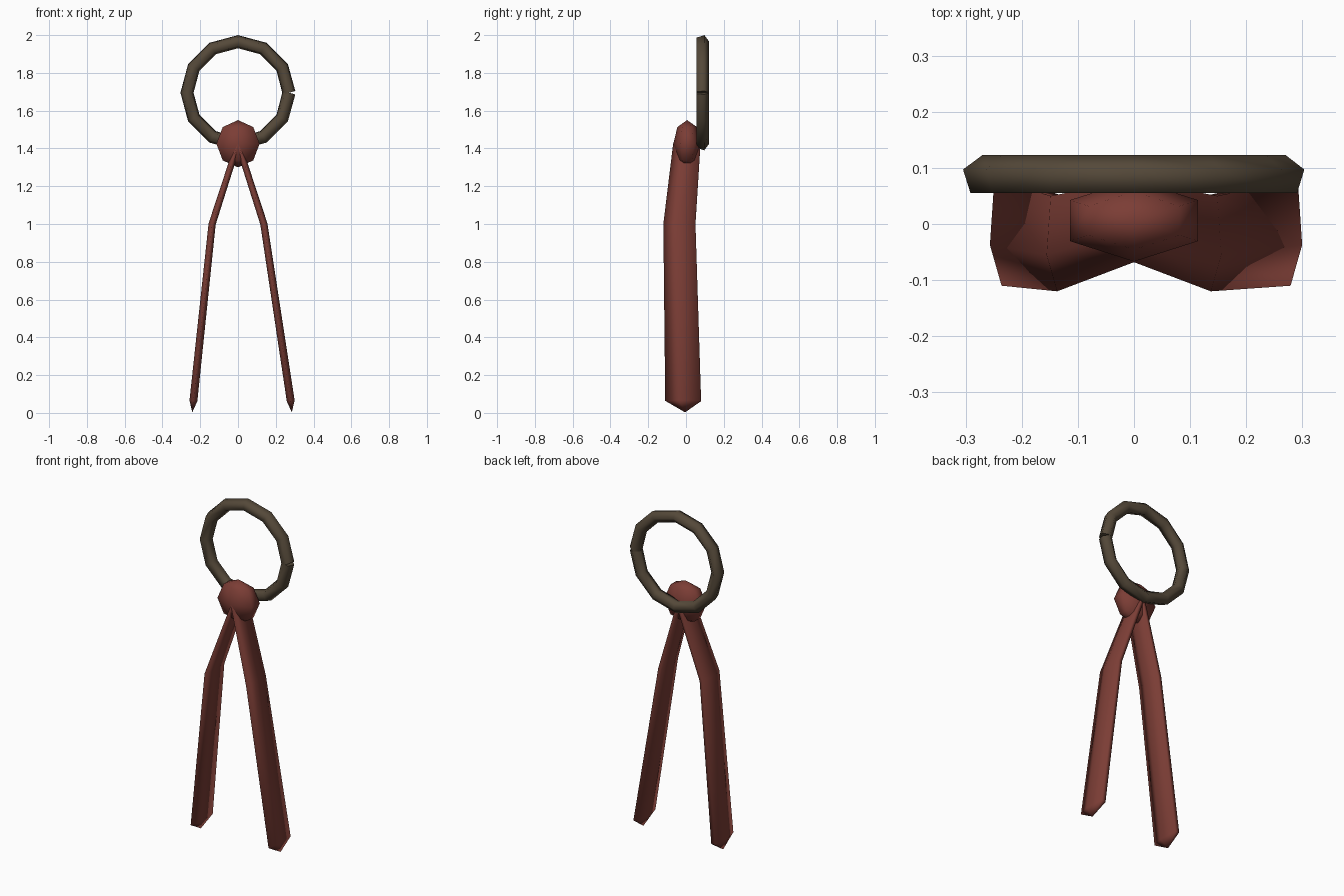
import bpy, bmesh, math
from mathutils import Vector

if "Cube" in bpy.data.objects:
    bpy.data.objects.remove(bpy.data.objects["Cube"])


def material(name, colour):
    m = bpy.data.materials.new(name)
    m.diffuse_color = (*colour, 1)
    m.use_nodes = True
    m.node_tree.nodes["Principled BSDF"].inputs["Base Color"].default_value = m.diffuse_color
    return m


BROWN = material("dark brown metal", (0.090, 0.066, 0.041))
RED = material("dark red ribbon", (0.200, 0.047, 0.036))


def finish(bm, name, mat):
    bmesh.ops.recalc_face_normals(bm, faces=bm.faces)
    me = bpy.data.meshes.new(name)
    bm.to_mesh(me)
    bm.free()
    me.materials.append(mat)
    ob = bpy.data.objects.new(name, me)
    bpy.context.collection.objects.link(ob)
    return ob


def pentagon_tube(name, mat, stations, start_angle, tip=None):
    """Sweep a pentagon; station = (centre, side vector, depth along y)."""
    bm = bmesh.new()
    rings = []
    for c, side, depth in stations:
        ring = []
        for k in range(5):
            a = math.radians(start_angle + 72 * k)
            p = Vector(c) + Vector(side) * math.cos(a) + Vector((0, depth, 0)) * math.sin(a)
            ring.append(bm.verts.new(p))
        rings.append(ring)
    for r0, r1 in zip(rings, rings[1:]):
        for k in range(5):
            j = (k + 1) % 5
            bm.faces.new((r0[k], r0[j], r1[j], r1[k])).smooth = True
    bm.faces.new(rings[0])
    if tip is None:
        bm.faces.new(rings[-1])
    else:
        t = bm.verts.new(tip)
        for k in range(5):
            bm.faces.new((rings[-1][k], rings[-1][(k + 1) % 5], t)).smooth = True
    return finish(bm, name, mat)


# Hanging ring: twelve segments, open at the right with square-cut ends
stations = []
for i in range(13):
    a = math.radians(30 * i)
    tilt = math.radians(15 if i == 0 else -15 if i == 12 else 0)
    centre = (0.27 * math.cos(a), 0.0855, 1.695 + 0.27 * math.sin(a))
    side = Vector((math.cos(a + tilt), 0, math.sin(a + tilt))) * 0.0365
    stations.append((centre, side, 0.0375))
pentagon_tube("hanging_ring", BROWN, stations, 90)

# Ribbon tails: flattened pentagon tubes with pointed lower ends
for name, s, foot in (("left_tail", -1, 0.236), ("right_tail", 1, 0.279)):
    path = [Vector((0, 0.012, 1.425)), Vector((s * 0.137, -0.026, 1.0)),
            Vector((s * foot, -0.005, 0.064))]
    sizes = [(0.017, 0.080), (0.020, 0.094), (0.022, 0.105)]
    stations = []
    for i, (p, (thick, depth)) in enumerate(zip(path, sizes)):
        d = path[min(i + 1, 2)] - path[max(i - 1, 0)]
        stations.append((p, Vector((d.z, 0, -d.x)).normalized() * thick, depth))
    pentagon_tube(name, RED, stations, -90, (s * (foot + 0.006), -0.005, 0.003))

# Knot: coarse flattened ball joining tails and ring
bm = bmesh.new()
bmesh.ops.create_uvsphere(bm, u_segments=6, v_segments=4, radius=1)
for v in bm.verts:
    v.co = (v.co.x * 0.132, v.co.y * 0.073 + 0.006, v.co.z * 0.125 + 1.425)
for f in bm.faces:
    f.smooth = True
finish(bm, "knot", RED)
